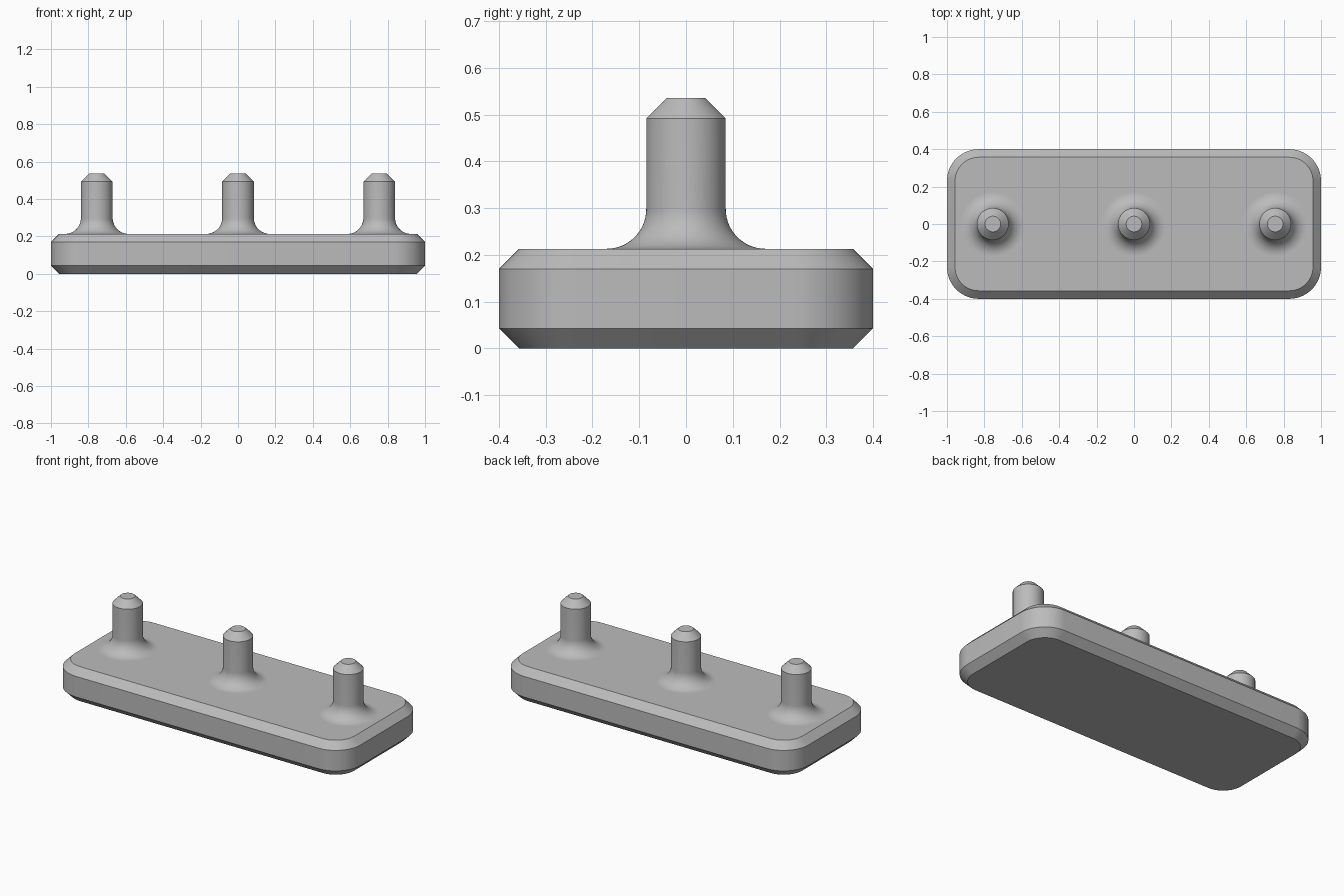
import bpy, bmesh, math
from math import sin, cos, pi

cube = bpy.data.objects.get("Cube")
if cube:
    bpy.data.objects.remove(cube, do_unlink=True)

HALF_X, HALF_Y, CORNER = 1.0, 0.4, 0.17
TOP, CHAMFER = 0.213, 0.043
PEG_R, FILLET, PEG_TOP = 0.085, 0.085, 0.535

grey = bpy.data.materials.new("plain_grey")
grey.use_nodes = True
colour = (0.5, 0.5, 0.5, 1)
grey.diffuse_color = colour
grey.node_tree.nodes["Principled BSDF"].inputs["Base Color"].default_value = colour


def rounded_ring(inset, z, steps=16):
    """Rounded rectangle, moved inwards by inset."""
    r = CORNER - inset
    ring = []
    for i, (sx, sy) in enumerate([(1, 1), (-1, 1), (-1, -1), (1, -1)]):
        for k in range(steps + 1):
            a = (i + k / steps) * pi / 2
            ring.append((sx * (HALF_X - CORNER) + r * cos(a),
                         sy * (HALF_Y - CORNER) + r * sin(a), z))
    return ring


def circle_ring(r, z, steps=64):
    return [(r * cos(2 * pi * k / steps), r * sin(2 * pi * k / steps), z)
            for k in range(steps)]


def loft(name, rings, cap_bottom):
    """Skin a stack of rings and cap its ends."""
    bm = bmesh.new()
    loops = [[bm.verts.new(p) for p in ring] for ring in rings]
    n = len(loops[0])
    for low, high in zip(loops, loops[1:]):
        for k in range(n):
            j = (k + 1) % n
            bm.faces.new((low[k], low[j], high[j], high[k]))
    bm.faces.new(loops[-1])
    if cap_bottom:
        bm.faces.new(loops[0][::-1])
    mesh = bpy.data.meshes.new(name)
    bm.to_mesh(mesh)
    bm.free()
    mesh.materials.append(grey)
    obj = bpy.data.objects.new(name, mesh)
    bpy.context.collection.objects.link(obj)
    bpy.ops.object.select_all(action='DESELECT')
    obj.select_set(True)
    bpy.context.view_layer.objects.active = obj
    bpy.ops.object.shade_smooth_by_angle(angle=math.radians(30))
    return obj


# Base plate with chamfered top and bottom rims
loft("base_plate", [rounded_ring(CHAMFER, 0), rounded_ring(0, CHAMFER),
                    rounded_ring(0, TOP - CHAMFER), rounded_ring(CHAMFER, TOP)], True)

# Pegs: concave fillet at the foot, straight shaft, chamfered tip
profile = []
for k in range(17):
    a = k / 16 * pi / 2
    profile.append((PEG_R + FILLET * (1 - sin(a)), TOP + FILLET * (1 - cos(a))))
profile += [(PEG_R, PEG_TOP - CHAMFER), (PEG_R - CHAMFER, PEG_TOP)]
for side, x in (("right", -0.755), ("middle", 0), ("left", 0.755)):
    peg = loft(side + "_peg", [circle_ring(r, z) for r, z in profile], False)
    peg.location.x = x
